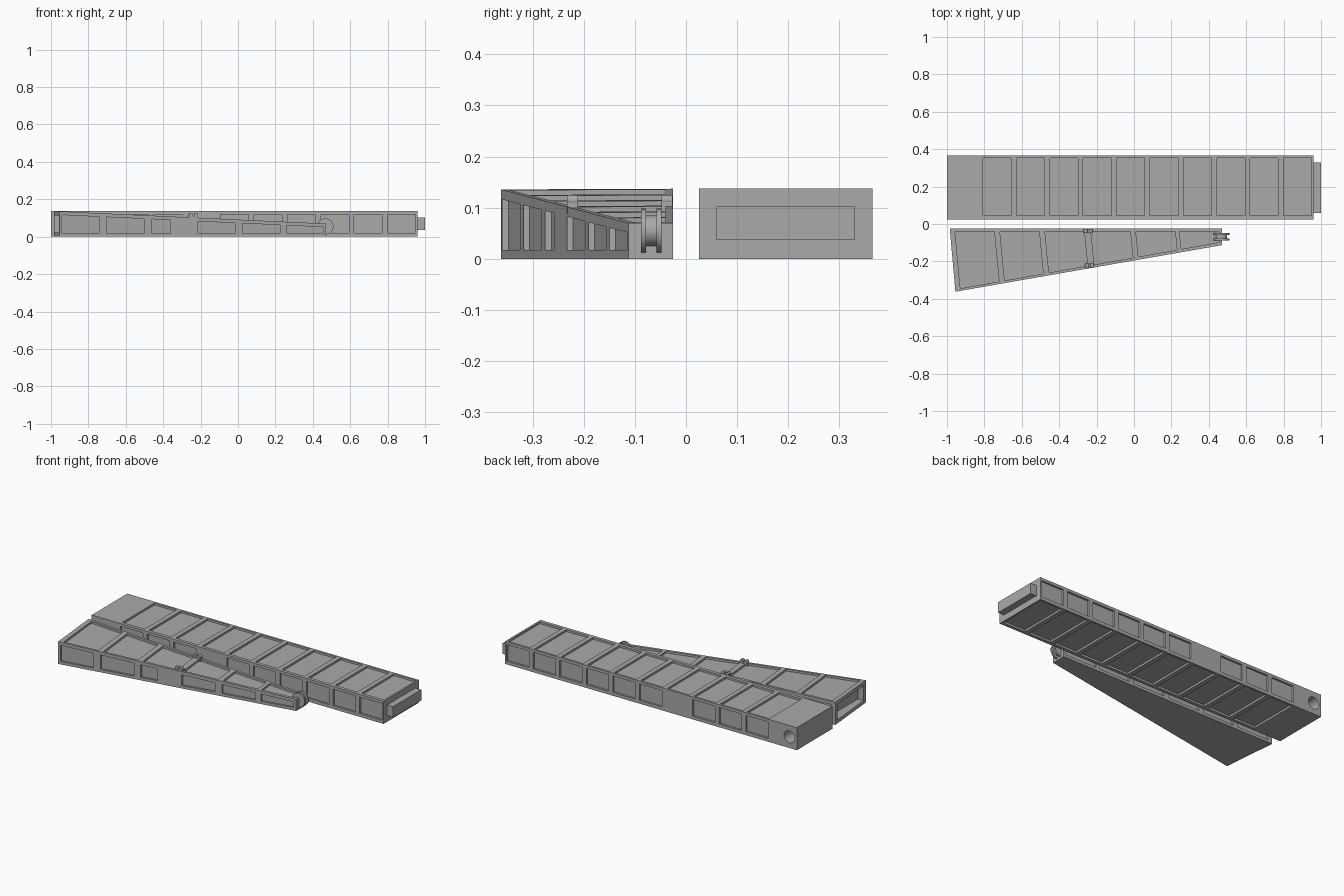
import bpy, bmesh
from math import pi
from mathutils import Matrix, Vector

cube = bpy.data.objects.get("Cube")
if cube:
    bpy.data.objects.remove(cube, do_unlink=True)

grey = bpy.data.materials.new("mid grey")
grey.use_nodes = True
grey.diffuse_color = (0.4, 0.4, 0.4, 1)
grey.node_tree.nodes["Principled BSDF"].inputs["Base Color"].default_value = (0.4, 0.4, 0.4, 1)


def prism(bm, plan, low, high):
    """Closed solid over a plan outline; low and high give z from x."""
    a = [bm.verts.new((x, y, low(x))) for x, y in plan]
    b = [bm.verts.new((x, y, high(x))) for x, y in plan]
    n = len(plan)
    faces = [bm.faces.new(a[::-1]), bm.faces.new(b)]
    faces += [bm.faces.new((a[i], a[(i + 1) % n], b[(i + 1) % n], b[i])) for i in range(n)]
    bmesh.ops.recalc_face_normals(bm, faces=faces)


def box(bm, x0, x1, y0, y1, z0, z1):
    prism(bm, [(x0, y0), (x1, y0), (x1, y1), (x0, y1)], lambda x: z0, lambda x: z1)


def rod(bm, x, y, z, r, length):
    """Cylinder lying along y."""
    m = Matrix.Translation((x, y, z)) @ Matrix.Rotation(pi / 2, 4, 'X')
    bmesh.ops.create_cone(bm, cap_ends=True, segments=32, radius1=r, radius2=r, depth=length, matrix=m)


def finish(bm, name):
    me = bpy.data.meshes.new(name)
    bm.to_mesh(me)
    bm.free()
    ob = bpy.data.objects.new(name, me)
    bpy.context.collection.objects.link(ob)
    me.materials.append(grey)
    return ob


def carve(ob, cutter_bm):
    """Cut the recesses out of a body and discard the cutter."""
    cutter = finish(cutter_bm, "cutter")
    cutter.hide_render = True
    mod = ob.modifiers.new("recesses", 'BOOLEAN')
    mod.operation, mod.solver, mod.object = 'DIFFERENCE', 'EXACT', cutter
    dg = bpy.context.evaluated_depsgraph_get()
    me = bpy.data.meshes.new_from_object(ob.evaluated_get(dg))
    ob.modifiers.clear()
    ob.data = me
    bpy.data.objects.remove(cutter, do_unlink=True)


DEPTH = 0.012
TOP = 0.137

# Straight beam with panels on all four long faces
Y0, Y1 = 0.025, 0.365
bm = bmesh.new()
box(bm, -1, 0.96, Y0, Y1, 0, TOP)
beam = finish(bm, "beam")
cut = bmesh.new()
for i in range(10):
    x0 = -0.807 + i * 0.1785
    x1 = x0 + 0.15
    box(cut, x0, x1, 0.045, 0.352, TOP - DEPTH, TOP + 0.1)
    box(cut, x0, x1, 0.045, 0.352, -0.1, DEPTH)
    if i != 3:
        box(cut, x0, x1, Y1 - DEPTH, Y1 + 0.1, 0.02, 0.12)
        box(cut, x0, x1, Y0 - 0.1, Y0 + DEPTH, 0.02, 0.12)
rod(cut, -0.95, 0.195, 0.068, 0.036, 0.5)
carve(beam, cut)

# Tongue on the beam end
bm = bmesh.new()
box(bm, 0.95, 1, 0.06, 0.33, 0.037, 0.102)
finish(bm, "beam_tongue")

# Tapered beam: slanted front edge and sloping top
BACK = -0.025
end_back, end_front = Vector((-0.985, BACK)), Vector((-0.955, -0.362))
tip_front = Vector((0.47, -0.113))
slope = (tip_front.y - end_front.y) / (tip_front.x - end_front.x)


def top_z(x):
    return TOP - 0.067 * (x + 0.985) / 1.455


def edge_y(x):
    return end_front.y + slope * (x - end_front.x)


bm = bmesh.new()
prism(bm, [end_back, end_front, tip_front, (0.47, BACK)], lambda x: 0, top_z)
arm = finish(bm, "tapered_beam")


def skew(x, y):
    return x - (y - BACK) * 0.09


cut = bmesh.new()
starts = [-0.957, -0.717, -0.476, -0.23, 0.01, 0.243]
for i, x0 in enumerate(starts):
    x1 = x0 + 0.21
    # Panel on the sloping top, ribs square to the slanted edge
    plan = [(x0, BACK - 0.015)]
    for x in (x0, x1):
        y = edge_y(x) + 0.018
        plan.append((min(skew(x, y), 0.455), y))
    plan.append((x1, BACK - 0.015))
    prism(cut, plan, lambda x: top_z(x) - DEPTH, lambda x: 0.3)
    # Panels on the slanted front and on the back
    f0 = x0 + 0.015
    f1 = x0 + (0.115 if i == 2 else 0.215)
    f1 = min(f1, 0.455)
    prism(cut, [(f0, edge_y(f0) - 0.1), (f1, edge_y(f1) - 0.1),
                (f1, edge_y(f1) + DEPTH), (f0, edge_y(f0) + DEPTH)],
          lambda x: 0.017, lambda x: top_z(x) - 0.019)
    prism(cut, [(x0, BACK - DEPTH), (x1, BACK - DEPTH), (x1, BACK + 0.1), (x0, BACK + 0.1)],
          lambda x: 0.017, lambda x: top_z(x) - 0.019)
# Socket in the wide end
prism(cut, [(-1.2, -0.05), (-1.2, -0.335), (-0.92, -0.335), (-0.92, -0.05)],
      lambda x: 0.022, lambda x: 0.114)
carve(arm, cut)

# Round fork on the narrow tip
bm = bmesh.new()
for y in (-0.083, -0.053):
    rod(bm, 0.467, y, 0.055, 0.043, 0.01)
rod(bm, 0.467, -0.068, 0.055, 0.03, 0.03)
finish(bm, "tip_fork")

# Small lugs on the sloping top
for side, x, y in (("back", -0.245, -0.037), ("front", -0.237, -0.222)):
    bm = bmesh.new()
    z = top_z(x)
    box(bm, x - 0.024, x + 0.024, y - 0.011, y + 0.011, z - 0.015, z + 0.008)
    for dx in (-0.014, 0.014):
        rod(bm, x + dx, y, z + 0.012, 0.01, 0.022)
    finish(bm, side + "_lug")

# Smooth the round parts, keep the edges crisp
bpy.ops.object.select_all(action='DESELECT')
for ob in bpy.context.collection.objects:
    if ob.type == 'MESH' and grey.name in ob.data.materials:
        ob.select_set(True)
        bpy.context.view_layer.objects.active = ob
bpy.ops.object.shade_smooth_by_angle()
